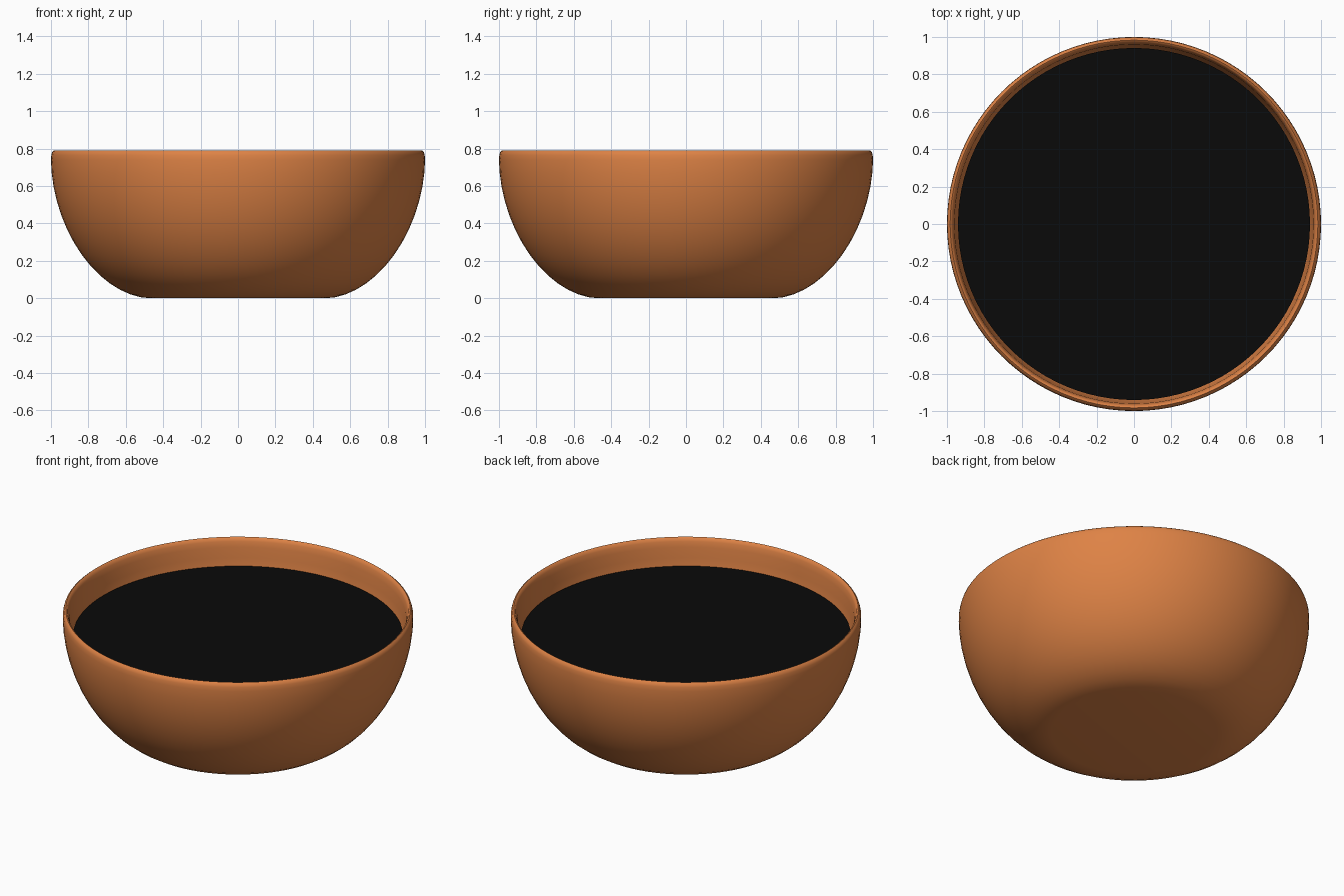
import bpy, math

if "Cube" in bpy.data.objects:
    bpy.data.objects.remove(bpy.data.objects["Cube"])

def material(name, rgb):
    m = bpy.data.materials.new(name)
    m.diffuse_color = (*rgb, 1)
    m.use_nodes = True
    m.node_tree.nodes["Principled BSDF"].inputs["Base Color"].default_value = m.diffuse_color
    return m

def lathe(name, profile, mat, n=96):
    """Spin an (r, z) profile round z; r = 0 ends become a single pole."""
    verts, faces, rings = [], [], []
    for r, z in profile:
        k = 1 if r == 0 else n
        rings.append([len(verts) + i % k for i in range(n)])
        verts += [(r * math.cos(math.tau * i / n), r * math.sin(math.tau * i / n), z) for i in range(k)]
    for a, b in zip(rings, rings[1:]):
        for i in range(n):
            j = (i + 1) % n
            faces.append(list(dict.fromkeys((a[i], a[j], b[j], b[i]))))
    me = bpy.data.meshes.new(name)
    me.from_pydata(verts, [], faces)
    me.materials.append(mat)
    ob = bpy.data.objects.new(name, me)
    bpy.context.collection.objects.link(ob)
    bpy.context.view_layer.objects.active = ob
    ob.select_set(True)
    bpy.ops.object.shade_smooth_by_angle(angle=math.radians(60))
    ob.select_set(False)
    return ob

def wall(r0, r1, z0, z1, power, steps=14):
    """Rounded bowl wall from the flat base out to the rim."""
    pts = []
    for i in range(steps + 1):
        t = math.pi / 2 * i / steps
        pts.append((r0 + (r1 - r0) * math.sin(t) ** power, z1 - (z1 - z0) * math.cos(t) ** power))
    return pts

# Bowl: outer wall, rounded rim, inner wall (profile runs bottom to top, so normals face out)
outer = wall(0.47, 1.0, 0.0, 0.74, 1.08)
rim = [(0.998, 0.765), (0.993, 0.782), (0.983, 0.79), (0.974, 0.785), (0.967, 0.768)]
inner = wall(0.45, 0.96, 0.04, 0.735, 1.08)[::-1]
lathe("bowl", [(0, 0)] + outer + rim + inner + [(0, 0.04)], material("clay", (0.73, 0.225, 0.06)))

# Dark liquid surface, profile from edge to centre so it faces up
lathe("liquid", [(0.941, 0.625), (0, 0.625)], material("dark_liquid", (0.003, 0.003, 0.003)))
